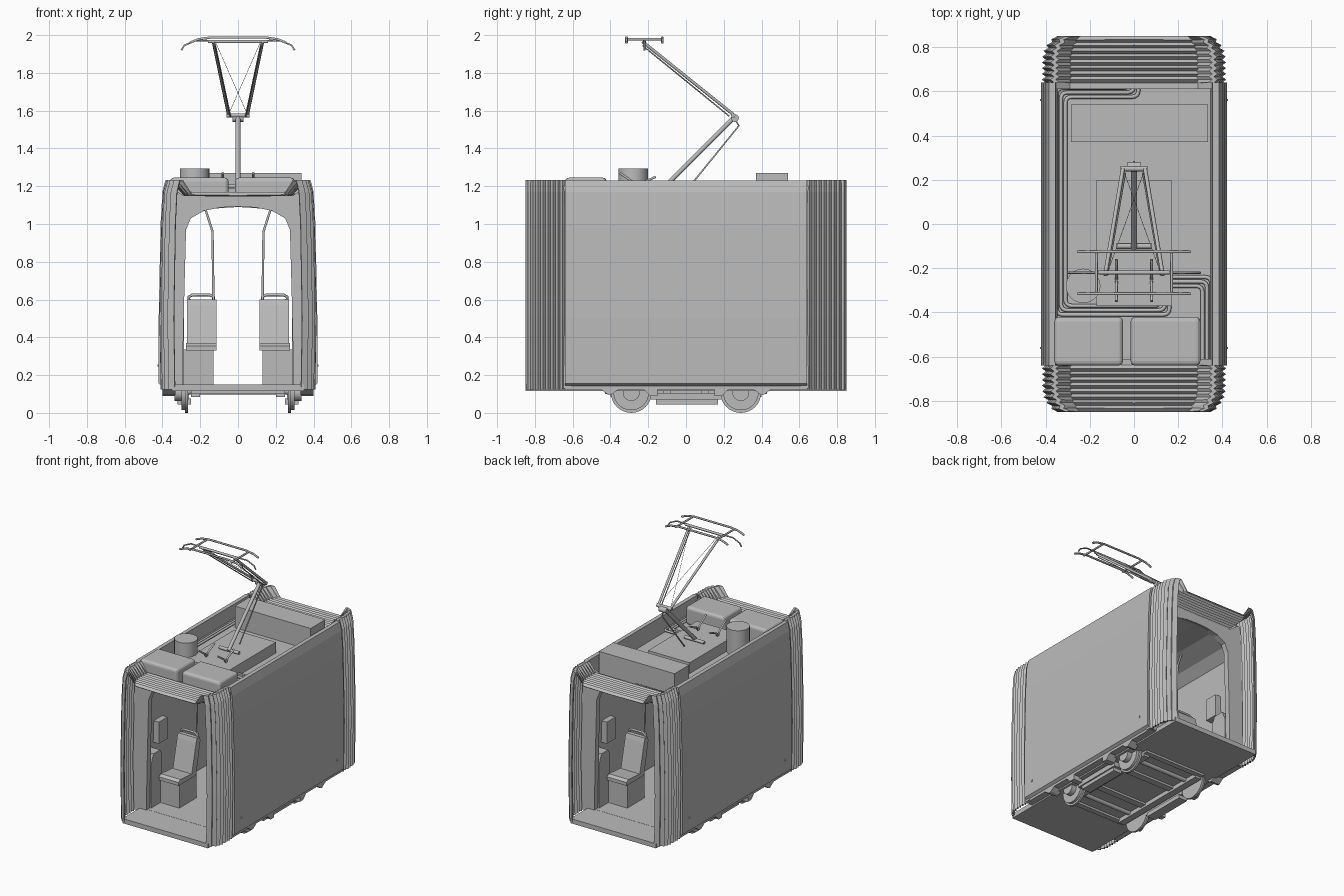
import bpy, bmesh, math
from mathutils import Vector, Matrix

cube = bpy.data.objects.get("Cube")
if cube:
    bpy.data.objects.remove(cube, do_unlink=True)

grey = bpy.data.materials.new("plain_grey")
grey.use_nodes = True
colour = (0.5, 0.5, 0.5, 1)
grey.diffuse_color = colour
grey.node_tree.nodes["Principled BSDF"].inputs["Base Color"].default_value = colour


def finish(name, bm):
    bmesh.ops.recalc_face_normals(bm, faces=bm.faces)
    mesh = bpy.data.meshes.new(name)
    bm.to_mesh(mesh)
    bm.free()
    mesh.materials.append(grey)
    obj = bpy.data.objects.new(name, mesh)
    bpy.context.collection.objects.link(obj)
    return obj


def box(name, x, y, z, bevel=0):
    """Box from (min, max) ranges on each axis."""
    bm = bmesh.new()
    bmesh.ops.create_cube(bm, size=1)
    for v in bm.verts:
        v.co = [r[0] if c < 0 else r[1] for c, r in zip(v.co, (x, y, z))]
    obj = finish(name, bm)
    if bevel:
        mod = obj.modifiers.new("round", "BEVEL")
        mod.width, mod.segments = bevel, 3
    return obj


def mirror(obj, x=True, y=False):
    mod = obj.modifiers.new("mirror", "MIRROR")
    mod.use_axis = (x, y, False)
    return obj


def extrude(name, profile, a, b, axis="y"):
    """Extrude a closed 2D profile along y (x,z points) or x (y,z points)."""
    bm = bmesh.new()
    place = (lambda p: (p[0], a, p[1])) if axis == "y" else (lambda p: (a, p[0], p[1]))
    face = bm.faces.new([bm.verts.new(place(p)) for p in profile])
    new = bmesh.ops.extrude_face_region(bm, geom=[face])["geom"]
    shift = Vector((0, b - a, 0)) if axis == "y" else Vector((b - a, 0, 0))
    bmesh.ops.translate(bm, vec=shift, verts=[v for v in new if isinstance(v, bmesh.types.BMVert)])
    return finish(name, bm)


def cylinder(name, centre, radius, depth, axis="Z", segments=32):
    bm = bmesh.new()
    turn = Matrix.Rotation(math.pi / 2, 4, "Y") if axis == "X" else Matrix()
    bmesh.ops.create_cone(bm, cap_ends=True, segments=segments, radius1=radius,
                          radius2=radius, depth=depth, matrix=Matrix.Translation(centre) @ turn)
    for f in bm.faces:
        f.smooth = len(f.verts) == 4
    for e in bm.edges:
        e.smooth = all(len(f.verts) == 4 for f in e.link_faces)
    return finish(name, bm)


def tube(name, points, radius):
    data = bpy.data.curves.new(name, "CURVE")
    data.dimensions = "3D"
    data.bevel_depth, data.bevel_resolution, data.use_fill_caps = radius, 1, True
    spline = data.splines.new("POLY")
    spline.points.add(len(points) - 1)
    for p, co in zip(spline.points, points):
        p.co = (*co, 1)
    data.materials.append(grey)
    obj = bpy.data.objects.new(name, data)
    bpy.context.collection.objects.link(obj)
    return obj


def pipe(name, corners, z, radius, bend):
    """Level tube whose inner corners are rounded."""
    pts = [Vector((x, y, z)) for x, y in corners]
    path = [pts[0]]
    for a, b, c in zip(pts, pts[1:], pts[2:]):
        p, q = b + (a - b).normalized() * bend, b + (c - b).normalized() * bend
        path += [p.lerp(b, t).lerp(b.lerp(q, t), t) for t in (0, .25, .5, .75, 1)]
    return tube(name, path + [pts[-1]], radius)


# Body shell: half section with raised roof edge, arched ceiling and floor
outer = [(0, 1.11), (.345, 1.11), (.355, 1.23), (.385, 1.23), (.4, 1.17), (.41, 1), (.42, .5), (.42, .155)]
inner = [(.37, .15), (.345, .97), (.28, 1.03), (.15, 1.08), (0, 1.09)]
mirror(extrude("body_shell", outer + [(.38, .13), (0, .13), (0, .15)] + inner, -.64, .64))
box("underframe", (-.4, .4), (-.64, .64), (.125, .145))
box("gangway_floor", (-.35, .35), (-.85, .85), (.115, .149))

# End portals with an arched opening
arch = [(.295, .15), (.285, .6), (.275, .97), (.25, 1.03), (.18, 1.07), (.09, 1.088), (0, 1.092)]
portal = [(0, 1.15), (.29, 1.15), (.36, 1.2), (.385, 1.2), (.405, .5), (.405, .13), (.295, .13)]
mirror(extrude("end_portal", portal + arch, -.65, -.61), True, True)

# Folded gangway bellows
path = [(.405, .125), (.412, .5), (.402, 1), (.392, 1.17), (.375, 1.23), (.355, 1.23), (.295, 1.168), (0, 1.165)]
path += [(-x, z) for x, z in reversed(path[:-1])]
folds = 8
bm = bmesh.new()
rows = []
for i in range(2 * folds + 1):
    t = i / (2 * folds)
    fold = .016 if i % 2 == 0 else 0
    pull = fold + .055 * max(0, (t - .45) / .55) ** 2.5
    rows.append([bm.verts.new((x * (1 - pull / .4), -.64 - .207 * t,
                               z - (fold if abs(x) < .32 and z > 1 else 0))) for x, z in path])
for a, b in zip(rows, rows[1:]):
    for j in range(len(path) - 1):
        bm.faces.new((a[j], a[j + 1], b[j + 1], b[j]))
bellows = finish("gangway_bellows", bm)
solid = bellows.modifiers.new("thickness", "SOLIDIFY")
solid.thickness, solid.offset = .008, 0
mirror(bellows, False, True)

# Roof equipment
box("rear_roof_unit", (-.285, .335), (.37, .54), (1.11, 1.27))
box("current_collector_base", (-.17, .17), (-.37, .2), (1.11, 1.19))
for side, x in (("right", (-.36, -.05)), ("left", (-.015, .3))):
    box(side + "_front_roof_unit", x, (-.64, -.42), (1.11, 1.245), .02)
cylinder("roof_drum", (-.23, -.28, 1.2), .078, .19)
for k in range(3):
    d = k * .02
    pipe("long_roof_pipe", [(.02 - d, .64), (.02 - d, .575 + d), (-.31 - d, .575 + d), (-.31 - d, -.37 - d),
                            (.12 + d, -.37 - d), (.12 + d, -.33)], 1.125, .009, .03)
    pipe("short_roof_pipe", [(.16, -.28 + d), (.31 + d, -.28 + d), (.31 + d, -.64)], 1.125, .009, .03)
mirror(tube("roof_hook", [(.08, -.35, 1.27), (.08, -.27, 1.215), (.08, -.255, 1.18),
                          (.08, -.24, 1.215), (.08, -.16, 1.25)], .007))

# Current collector arms
tube("lower_arm", [(0, -.11, 1.2), (0, .255, 1.565)], .014)
tube("base_bar", [(-.08, -.1, 1.2), (.08, -.1, 1.2)], .012)
tube("guide_rod", [(0, .02, 1.2), (0, .28, 1.52), (0, .25, 1.57)], .005)
tube("elbow_bar", [(-.06, .25, 1.575), (.06, .25, 1.575)], .013)
cylinder("elbow_hinge", (0, .26, 1.56), .02, .06, "X", 12)
mirror(tube("upper_arm", [(.05, .25, 1.58), (.13, -.23, 1.965)], .009))
mirror(tube("brace_wire", [(.05, .25, 1.58), (-.12, -.22, 1.965)], .0012))
mirror(tube("levelling_rod", [(.04, .23, 1.57), (.12, -.23, 1.945)], .004))

# Collector head
tube("head_cross_tube", [(-.16, -.22, 1.965), (.16, -.22, 1.965)], .009)
for y in (-.125, -.315):
    tube("contact_strip", [(-.255, y, 1.96), (-.21, y, 1.978), (-.15, y, 1.987), (.15, y, 1.987), (.21, y, 1.978), (.255, y, 1.96)], .007)
tube("head_horn", [(-.3, -.22, 1.92), (-.285, -.22, 1.945), (-.23, -.22, 1.97), (.23, -.22, 1.97), (.285, -.22, 1.945), (.3, -.22, 1.92)], .005)
mirror(tube("head_link", [(.17, -.32, 1.978), (.17, -.12, 1.978)], .007))

# Seats facing outward along both sides
cushion = [(-.53, .33), (-.53, .355), (-.51, .37), (-.33, .355), (-.33, .33)]
back = [(-.38, .34), (-.325, .57), (-.315, .6), (-.285, .6), (-.275, .57), (-.325, .33)]
mirror(extrude("seat_cushion", cushion, .115, .275, "x"), True, True)
mirror(extrude("seat_back", back, .115, .27, "x"), True, True)
mirror(box("seat_pedestal", (.13, .285), (-.5, -.3), (.15, .335)), True, True)
mirror(tube("seat_handle", [(.13, -.29, .59), (.13, -.29, .615), (.15, -.29, .625), (.24, -.29, .625),
                            (.26, -.29, .615), (.26, -.29, .59)], .008), True, True)
mirror(tube("grab_pole", [(.13, -.29, .6), (.135, -.29, .96), (.17, -.29, 1.07)], .007), True, True)

# Wall fittings
cabinet = [(-.61, .15), (-.61, .47), (-.58, .54), (-.5, .54), (-.48, .5), (-.48, .15)]
mirror(extrude("wall_cabinet", cabinet, .285, .365, "x"), True, True)
mirror(box("wall_panel", (.31, .36), (-.48, -.38), (.57, .73)), True, True)

# Wheels and running gear
for y in (-.29, .29):
    mirror(cylinder("wheel_flange", (.272, y, .108), .108, .016, "X"))
    mirror(cylinder("wheel_tread", (.287, y, .108), .094, .024, "X"))
    mirror(cylinder("wheel_hub", (.315, y, .108), .045, .04, "X", 16))
    cylinder("axle", (0, y, .115), .018, .54, "X", 16)
guard = [(-.46, .13), (-.41, .095), (-.39, .1), (-.35, .13), (-.23, .13), (-.19, .09), (-.15, .09), (-.15, .14), (-.46, .14)]
mirror(extrude("wheel_guard", guard, .33, .4, "x"), True, True)
mirror(box("bogie_side_beam", (.2, .25), (-.4, .4), (.085, .13)))
mirror(box("track_brake", (.25, .32), (-.16, .17), (.045, .075)))
mirror(box("brake_carrier", (.26, .33), (-.19, .19), (.07, .105)))
mirror(box("brake_hanger", (.28, .31), (-.12, -.08), (.09, .13)), True, True)
mirror(box("bogie_cross_beam", (-.25, .25), (-.17, -.12), (.1, .13)), False, True)
mirror(box("bogie_end_beam", (-.25, .25), (-.43, -.39), (.1, .13)), False, True)

# Small side marker studs
mirror(box("side_marker", (.41, .425), (-.565, -.555), (.245, .255)), True, True)
